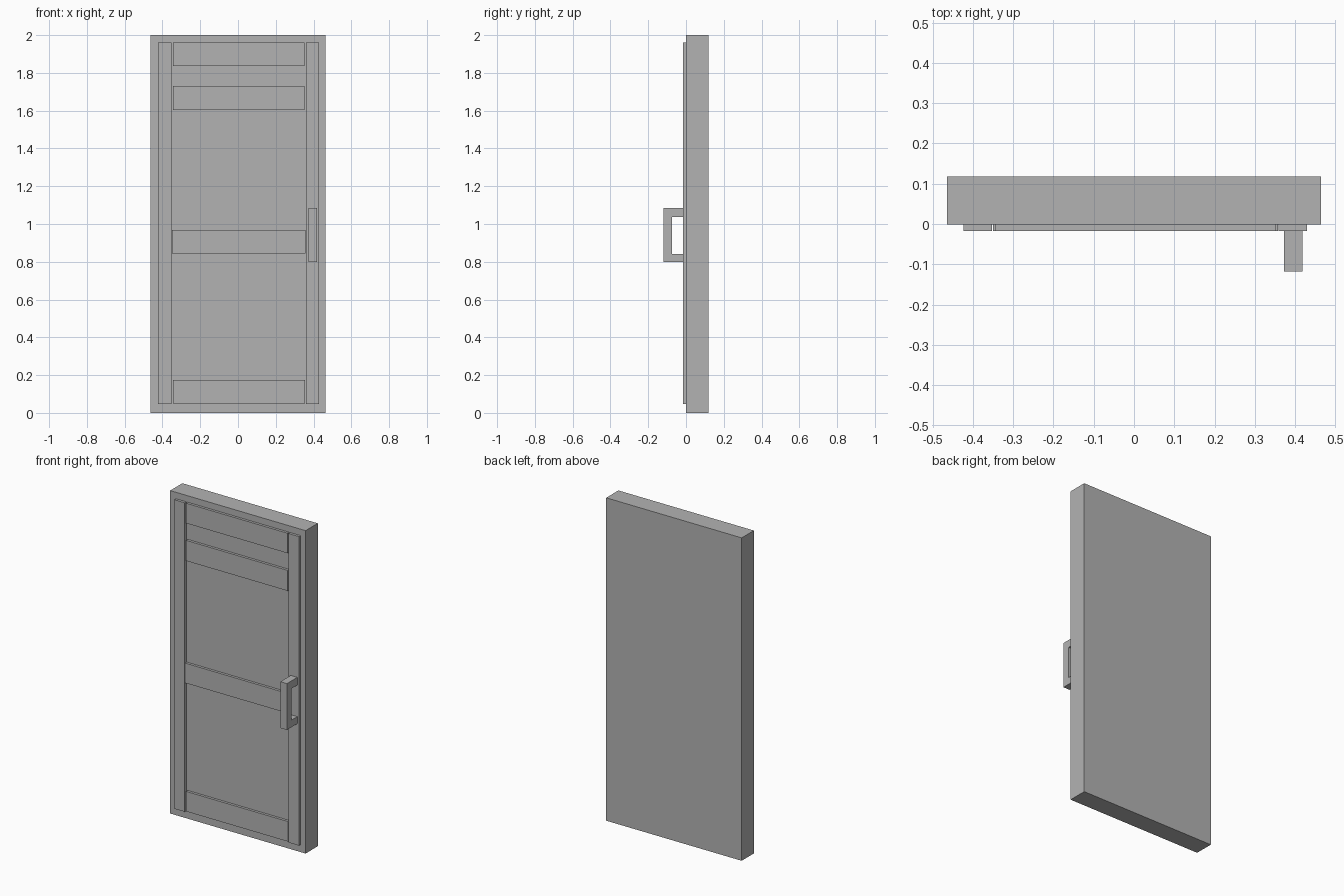
import bpy
import bmesh

cube = bpy.data.objects.get("Cube")
if cube:
    bpy.data.objects.remove(cube, do_unlink=True)

grey = bpy.data.materials.new("plain grey")
grey.use_nodes = True
colour = (0.45, 0.45, 0.45, 1)
grey.diffuse_color = colour
grey.node_tree.nodes["Principled BSDF"].inputs["Base Color"].default_value = colour


def add_object(name, bm):
    bmesh.ops.recalc_face_normals(bm, faces=bm.faces)
    mesh = bpy.data.meshes.new(name)
    bm.to_mesh(mesh)
    bm.free()
    mesh.materials.append(grey)
    obj = bpy.data.objects.new(name, mesh)
    bpy.context.collection.objects.link(obj)
    return obj


def box(name, x, y, z):
    """Box from (min, max) pairs on each axis."""
    bm = bmesh.new()
    bmesh.ops.create_cube(bm, size=1)
    for v in bm.verts:
        v.co = [r[0] if c < 0 else r[1] for c, r in zip(v.co, (x, y, z))]
    return add_object(name, bm)


FACE = -0.001
TRIM = (-0.017, FACE)

# Door slab
box("door_slab", (-0.464, 0.464), (FACE, 0.118), (0, 2))

# Upright trim strips
box("right_stile", (-0.424, -0.353), TRIM, (0.046, 1.96))
box("left_stile", (0.359, 0.43), TRIM, (0.046, 1.96))

# Horizontal trim strips
rails = {
    "top_rail": (-0.345, 0.352, 1.836, 1.96),
    "upper_rail": (-0.345, 0.352, 1.603, 1.73),
    "middle_rail": (-0.35, 0.357, 0.845, 0.968),
    "bottom_rail": (-0.345, 0.356, 0.051, 0.175),
}
for name, (x0, x1, z0, z1) in rails.items():
    box(name, (x0, x1), TRIM, (z0, z1))

# Pull handle: C-shaped side profile extruded sideways
back, inner, front = TRIM[0], -0.073, -0.118
profile = [(back, 0.798), (front, 0.798), (front, 1.085), (back, 1.085),
           (back, 1.037), (inner, 1.037), (inner, 0.842), (back, 0.842)]
bm = bmesh.new()
side = bm.faces.new([bm.verts.new((0.373, y, z)) for y, z in profile])
ext = bmesh.ops.extrude_face_region(bm, geom=[side])
bmesh.ops.translate(bm, vec=(0.045, 0, 0),
                    verts=[g for g in ext["geom"] if isinstance(g, bmesh.types.BMVert)])
# Close the starting side if the extrusion removed it
bmesh.ops.holes_fill(bm, edges=[e for e in bm.edges if e.is_boundary], sides=0)
add_object("pull_handle", bm)
